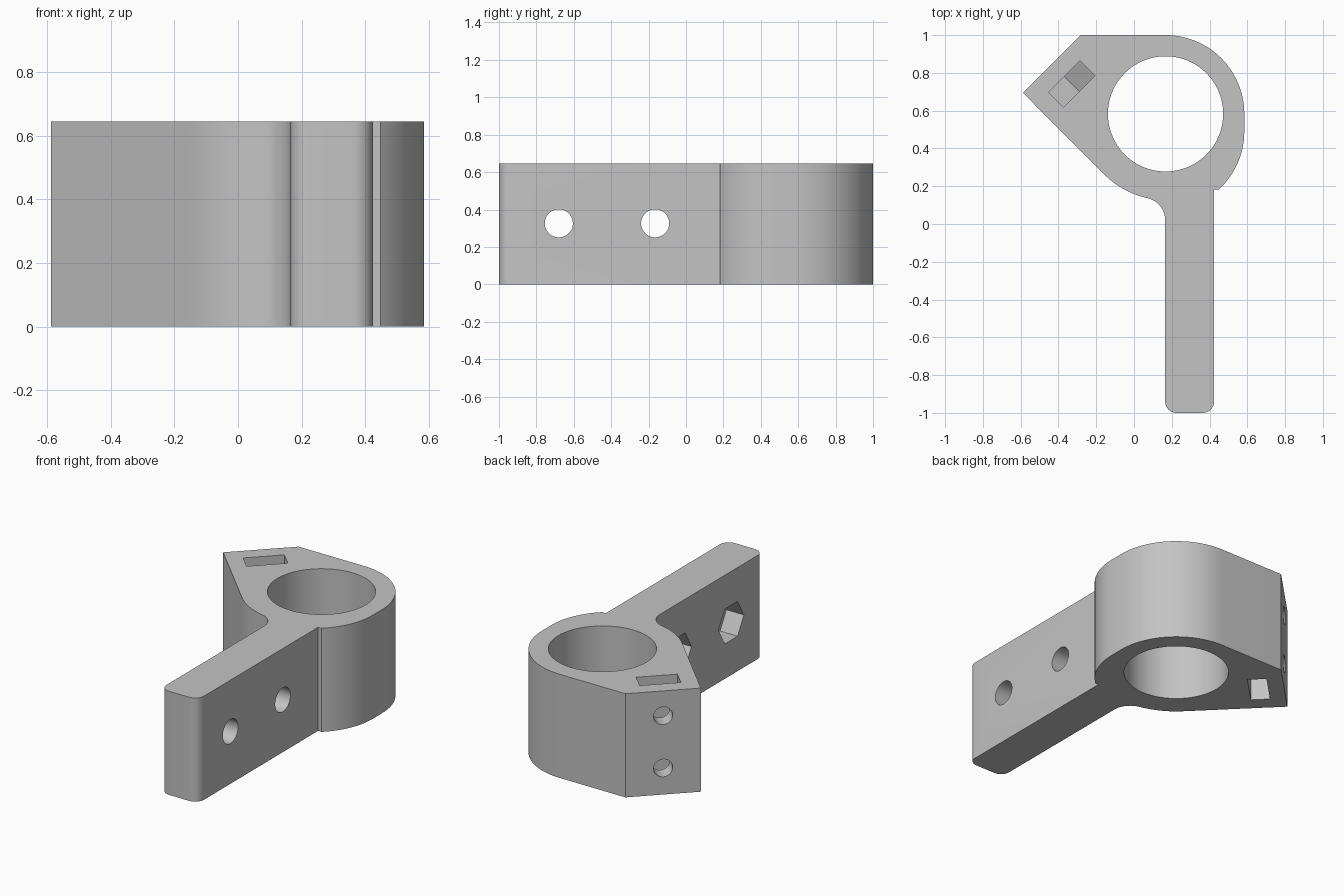
import bpy, bmesh
from math import sin, cos, radians, sqrt, pi
from mathutils import Vector, Matrix

cube = bpy.data.objects.get("Cube")
if cube:
    bpy.data.objects.remove(cube, do_unlink=True)

HEIGHT = 0.645
RING = (0.167, 0.583)           # centre of the bore
BORE, OUTER, SHOULDER = 0.305, 0.417, 0.456
ARM_IN, ARM_OUT = 0.165, 0.424  # faces of the mounting arm
X, Y, Z = Vector((1, 0, 0)), Vector((0, 1, 0)), Vector((0, 0, 1))

grey = bpy.data.materials.new("plain_grey")
grey.use_nodes = True
grey.diffuse_color = (0.55, 0.55, 0.55, 1)
grey.node_tree.nodes["Principled BSDF"].inputs["Base Color"].default_value = grey.diffuse_color


def arc(centre, r, start, end, n):
    angles = [radians(start + (end - start) * i / n) for i in range(n + 1)]
    return [(centre[0] + r * cos(a), centre[1] + r * sin(a)) for a in angles]


def prism(name, points, depth, frame=Matrix()):
    """Extrude a flat outline along the local z axis of a frame."""
    bm = bmesh.new()
    face = bm.faces.new([bm.verts.new((x, y, 0)) for x, y in points])
    new = bmesh.ops.extrude_face_region(bm, geom=[face])["geom"]
    bmesh.ops.translate(bm, vec=(0, 0, depth),
                        verts=[v for v in new if isinstance(v, bmesh.types.BMVert)])
    bmesh.ops.recalc_face_normals(bm, faces=bm.faces)
    bm.transform(frame)
    mesh = bpy.data.meshes.new(name)
    bm.to_mesh(mesh)
    bm.free()
    mesh.materials.append(grey)
    obj = bpy.data.objects.new(name, mesh)
    bpy.context.collection.objects.link(obj)
    return obj


def frame(origin, u, v):
    """Matrix whose local x and y are u and v."""
    return Matrix.Translation(origin) @ Matrix((u, v, u.cross(v))).transposed().to_4x4()


def cut(target, cutter):
    cutter.hide_render = True
    mod = target.modifiers.new("cut", "BOOLEAN")
    mod.operation, mod.solver, mod.object = "DIFFERENCE", "EXACT", cutter
    bpy.context.view_layer.objects.active = target
    bpy.ops.object.modifier_apply(modifier=mod.name)
    bpy.data.objects.remove(cutter, do_unlink=True)


# Body outline: ring, pointed ear and straight arm, counter-clockwise
fillet = 0.12
fx = ARM_IN - fillet
fy = RING[1] - sqrt((SHOULDER + fillet) ** 2 - (RING[0] - fx) ** 2)
corner = 0.06
outline = arc(RING, OUTER, 0, 90, 28)
outline += [(-0.283, 1.0), (-0.588, 0.694)]
outline += arc(RING, SHOULDER, 225, 258, 10)
outline += arc((fx, fy), fillet, 77, 0, 12)
outline += arc((ARM_IN + corner, corner - 1), corner, 180, 270, 8)
outline += arc((ARM_OUT - corner, corner - 1), corner, 270, 360, 8)
outline += [(ARM_OUT, 0.182)]
outline += arc((RING[0], 0.49), OUTER, -47.6, 0, 14)
body = prism("clamp_body", outline, HEIGHT)

# Bore through the ring
cut(body, prism("bore_cutter", arc(RING, BORE, 0, 357, 119), 1, Matrix.Translation((0, 0, -0.2))))

# Arm bolt holes with hexagonal nut recesses on the inner face
for y in (-0.68, -0.165):
    at = Vector((ARM_IN, y, 0.326))
    cut(body, prism("bolt_cutter", arc((0, 0), 0.075, 0, 352.5, 47), 0.6, frame(at - X * 0.1, Y, Z)))
    cut(body, prism("recess_cutter", arc((0, 0), 0.125, 0, 300, 5), 0.14, frame(at - X * 0.02, Y, Z)))

# Ear screw holes, each meeting a nut slot open to the top or the bottom
along = Vector((1, 1, 0)).normalized()
inward = Vector((1, -1, 0)).normalized()
ear = Vector((-0.4355, 0.847, 0))
half = 0.118
for z, side in ((0.49, 1), (0.165, -1)):
    at = ear + Z * z
    tip, shoulder = half * 2 / sqrt(3), half / sqrt(3)
    slot = [(0, -side * tip), (half, -side * shoulder), (half, side * 0.3),
            (-half, side * 0.3), (-half, -side * shoulder)]
    cut(body, prism("slot_cutter", slot, -0.112, frame(at + inward * 0.094, along, Z)))  if along.cross(Z).dot(inward) < 0 else \
        cut(body, prism("slot_cutter", slot, 0.112, frame(at + inward * 0.094, along, Z)))
    cut(body, prism("screw_cutter", arc((0, 0), 0.055, 0, 350, 35), 0.2, frame(at - inward * 0.05, along, Z)))

# Smooth curved walls, crisp edges
bpy.ops.object.select_all(action="DESELECT")
body.select_set(True)
bpy.context.view_layer.objects.active = body
bpy.ops.object.shade_smooth_by_angle(angle=radians(25))
